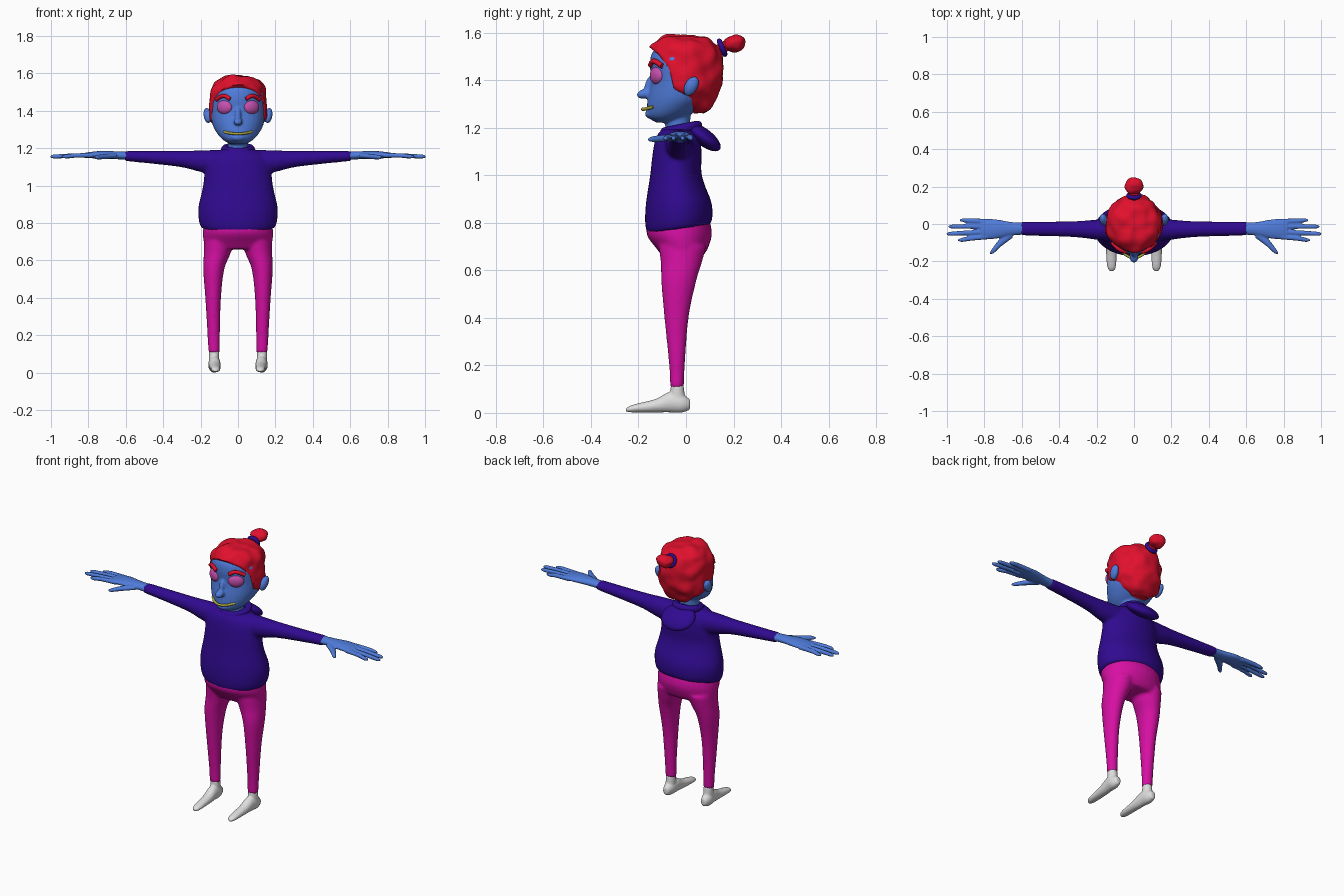
import bpy, bmesh, math
from mathutils import Matrix, Vector, noise

cube = bpy.data.objects.get("Cube")
if cube:
    bpy.data.objects.remove(cube, do_unlink=True)


def material(name, r, g, b):
    m = bpy.data.materials.new(name)
    m.use_nodes = True
    m.diffuse_color = (r, g, b, 1)
    shader = m.node_tree.nodes["Principled BSDF"]
    shader.inputs["Base Color"].default_value = (r, g, b, 1)
    shader.inputs["Roughness"].default_value = 0.7
    return m


skin = material("blue skin", .08, .2, .7)
navy = material("navy cloth", .03, .003, .28)
pink = material("pink cloth", .68, .005, .37)
red = material("red hair", .75, .005, .026)
orchid = material("orchid eyes", .56, .08, .42)
white = material("white shoe", .73, .73, .73)
olive = material("olive mouth", .43, .4, .05)


def spline(a, b, c, d, t):
    """Smooth step between section values b and c."""
    return b + .5 * t * (c - a + t * (2 * a - 5 * b + 4 * c - d + t * (3 * (b - c) + d - a)))


def loft(bm, axis, sections, mirror=False, steps=6, sides=32):
    """Closed tube; a section is (position, centre, radius, centre, radius)."""
    rows = []
    n = len(sections)
    for i in range(n - 1):
        quad = [sections[max(0, min(n - 1, i + k))] for k in (-1, 0, 1, 2)]
        for s in range(steps):
            rows.append([spline(*vals, s / steps) for vals in zip(*quad)])
    rows.append(sections[-1])
    for sign in ((1, -1) if mirror else (1,)):
        rings = []
        for t, cu, ru, cv, rv in rows:
            ring = []
            for k in range(sides):
                a = math.tau * k / sides
                u, v = cu + max(ru, .002) * math.cos(a), cv + max(rv, .002) * math.sin(a)
                x, y, z = {"x": (t, u, v), "y": (u, t, v), "z": (u, v, t)}[axis]
                ring.append(bm.verts.new((sign * x, y, z)))
            rings.append(ring)
        for lo, hi in zip(rings, rings[1:]):
            for k in range(sides):
                j = (k + 1) % sides
                bm.faces.new((lo[k], lo[j], hi[j], hi[k]))
        bm.faces.new(rings[0])
        bm.faces.new(rings[-1])


def blob(bm, centre, radii, rot=(0, 0, 0), mirror=False):
    """Ellipsoid, optionally with its mirrored twin."""
    for sign in ((1, -1) if mirror else (1,)):
        m = Matrix.Translation((sign * centre[0], centre[1], centre[2]))
        for angle, ax in ((rot[2] * sign, "Z"), (rot[1] * sign, "Y"), (rot[0], "X")):
            m = m @ Matrix.Rotation(angle, 4, ax)
        bmesh.ops.create_icosphere(bm, subdivisions=4, radius=1,
                                   matrix=m @ Matrix.Diagonal((*radii, 1)))


def finish(bm, name, mat, voxel=0, smooth=4):
    """Turn the bmesh into an object, fusing its pieces if a voxel size is given."""
    bmesh.ops.recalc_face_normals(bm, faces=bm.faces)
    me = bpy.data.meshes.new(name)
    bm.to_mesh(me)
    bm.free()
    me.materials.append(mat)
    ob = bpy.data.objects.new(name, me)
    bpy.context.collection.objects.link(ob)
    for p in me.polygons:
        p.use_smooth = True
    if voxel:
        mod = ob.modifiers.new("fuse", "REMESH")
        mod.mode = "VOXEL"
        mod.voxel_size = voxel
        mod.use_smooth_shade = True
        mod = ob.modifiers.new("soften", "SMOOTH")
        mod.iterations = smooth
    return ob


def lumps(bm, amount, scale):
    bm.normal_update()
    for v in bm.verts:
        v.co += v.normal * amount * noise.noise(v.co * scale)


def tube(name, mat, points, radius):
    cu = bpy.data.curves.new(name, "CURVE")
    cu.dimensions = "3D"
    cu.bevel_depth = radius
    cu.use_fill_caps = True
    sp = cu.splines.new("BEZIER")
    sp.bezier_points.add(len(points) - 1)
    for bp, co in zip(sp.bezier_points, points):
        bp.co = co
        bp.handle_left_type = bp.handle_right_type = "AUTO"
    cu.materials.append(mat)
    ob = bpy.data.objects.new(name, cu)
    bpy.context.collection.objects.link(ob)


def torus(name, mat, loc, tilt, major, minor):
    bpy.ops.mesh.primitive_torus_add(location=loc, rotation=(tilt, 0, 0), major_radius=major,
                                     minor_radius=minor, major_segments=32)
    ob = bpy.context.object
    ob.name = name
    ob.data.materials.append(mat)
    bpy.ops.object.shade_smooth()


# Sweater: torso with both sleeves, hem raised toward the back
bm = bmesh.new()
loft(bm, "z", [(.755, 0, .197, -.03, .134), (.8, 0, .21, -.03, .142), (.88, 0, .212, -.032, .137),
               (1, 0, .187, -.042, .109), (1.08, 0, .178, -.038, .104), (1.14, 0, .165, -.035, .097),
               (1.175, 0, .13, -.035, .083), (1.2, 0, .07, -.035, .058)])
for v in bm.verts:
    v.co.z += .15 * (v.co.y + .16) * max(0, min(1, (.95 - v.co.z) / .2))
loft(bm, "x", [(.08, -.03, .065, 1.122, .07), (.2, -.03, .054, 1.131, .058),
               (.3, -.028, .044, 1.142, .044), (.45, -.026, .039, 1.151, .035),
               (.605, -.025, .037, 1.159, .027)], True)
finish(bm, "sweater", navy, .009, 7)

# Hood lying on the back and collar
bm = bmesh.new()
blob(bm, (0, .075, 1.16), (.105, .085, .036), (-.65, 0, 0))
finish(bm, "hood", navy)
torus("collar", navy, (0, -.02, 1.196), .2, .07, .02)

# Trousers: hips and two tapering legs
bm = bmesh.new()
loft(bm, "z", [(.66, 0, .165, -.015, .085), (.69, 0, .182, -.016, .107),
               (.75, 0, .188, -.028, .137), (.81, 0, .18, -.03, .13)])
loft(bm, "z", [(.108, .128, .031, -.038, .029), (.2, .13, .033, -.038, .033),
               (.4, .133, .042, -.04, .051), (.55, .13, .056, -.031, .073),
               (.63, .113, .07, -.02, .086), (.7, .1, .08, -.015, .1)], True)
finish(bm, "trousers", pink, .009, 5)

# Shoes
bm = bmesh.new()
loft(bm, "y", [(-.253, .12, .01, .012, .007), (-.225, .12, .024, .018, .016),
               (-.13, .122, .029, .03, .028), (-.07, .125, .031, .045, .043),
               (-.02, .128, .031, .041, .04), (.017, .128, .017, .035, .022)], True)
loft(bm, "z", [(.03, .128, .028, -.035, .035), (.118, .128, .028, -.037, .027)], True)
finish(bm, "shoes", white, .006, 3)

# Hands: palm, four fingers, thumb
bm = bmesh.new()
loft(bm, "x", [(.59, -.025, .032, 1.16, .022), (.66, -.026, .037, 1.163, .021),
               (.74, -.027, .052, 1.165, .02), (.82, -.027, .054, 1.162, .014)], True)
for base, tip, end in ((.014, .02, .93), (-.012, -.014, .99), (-.041, -.052, 1), (-.068, -.085, .94)):
    mid = (base + tip) / 2
    loft(bm, "x", [(.78, base, .014, 1.162, .013), (.87, mid, .013, 1.161, .012),
                   (end - .02, tip, .011, 1.156, .011), (end + .003, tip, .004, 1.155, .005)],
         True, sides=16)
loft(bm, "x", [(.65, -.045, .03, 1.16, .014), (.71, -.095, .025, 1.156, .014),
               (.75, -.138, .018, 1.152, .012), (.77, -.155, .006, 1.15, .006)], True)
finish(bm, "hands", skin, .005, 2)

# Head, nose, neck and ears
bm = bmesh.new()
loft(bm, "z", [(1.222, 0, .04, -.085, .04), (1.245, 0, .08, -.08, .08), (1.28, 0, .112, -.055, .11),
               (1.33, 0, .137, -.025, .135), (1.4, 0, .146, -.012, .136), (1.47, 0, .145, -.01, .142),
               (1.52, 0, .125, -.01, .13), (1.56, 0, .07, -.01, .085)])
loft(bm, "z", [(1.15, 0, .06, -.035, .055), (1.2, 0, .055, -.035, .052), (1.27, 0, .056, -.035, .055)])
blob(bm, (0, -.175, 1.343), (.024, .033, .02), (.25, 0, 0))
blob(bm, (0, -.153, 1.38), (.016, .02, .045), (-.3, 0, 0))
blob(bm, (0, -.15, 1.258), (.04, .022, .02))
blob(bm, (.163, .022, 1.375), (.021, .028, .045), (-.5, .15, 0), True)
finish(bm, "head", skin, .006, 4)

# Eyes, eyebrows and mouth
bm = bmesh.new()
blob(bm, (.072, -.122, 1.42), (.045, .024, .038), (0, 0, .5), True)
finish(bm, "eyes", orchid)
for side, sign in (("left", 1), ("right", -1)):
    tube(side + "_eyebrow", red, [(sign * .042, -.15, 1.463), (sign * .075, -.137, 1.48),
                                  (sign * .117, -.1, 1.46)], .011)
tube("mouth", olive, [(-.075, -.137, 1.288), (-.04, -.168, 1.28), (0, -.182, 1.278),
                      (.04, -.168, 1.28), (.075, -.137, 1.288)], .007)

# Hair: lumpy cap trimmed along a hairline
hairline = [(1.2, .04), (1.27, .03), (1.335, 0), (1.36, -.05), (1.445, -.07), (1.505, -.112),
            (1.535, -.148), (1.55, -.3), (1.7, -.3)]


def front_limit(z):
    for (z0, y0), (z1, y1) in zip(hairline, hairline[1:]):
        if z <= z1:
            return y0 + (y1 - y0) * (z - z0) / (z1 - z0)
    return -1


bm = bmesh.new()
loft(bm, "z", [(1.262, 0, .05, .045, .03), (1.295, 0, .095, .04, .075), (1.355, 0, .147, .01, .138),
               (1.42, 0, .155, 0, .153), (1.48, 0, .152, 0, .154), (1.53, 0, .138, -.005, .147),
               (1.565, 0, .11, -.006, .117), (1.584, 0, .065, -.015, .07), (1.59, 0, .005, -.02, .005)],
     sides=64)
lumps(bm, .013, 17)
for v in bm.verts:
    v.co.y = max(v.co.y, front_limit(v.co.z))
hair = finish(bm, "hair", red)
bpy.context.view_layer.objects.active = hair
hair.select_set(True)
bpy.ops.object.shade_smooth_by_angle(angle=math.radians(45))

# Bun and its tie
bm = bmesh.new()
blob(bm, (0, .206, 1.556), (.05, .046, .036), (.3, 0, 0))
blob(bm, (0, .15, 1.535), (.026, .045, .026), (.4, 0, 0))
lumps(bm, .009, 25)
finish(bm, "bun", red)
torus("hair_tie", navy, (0, .152, 1.537), -1.17, .03, .011)
